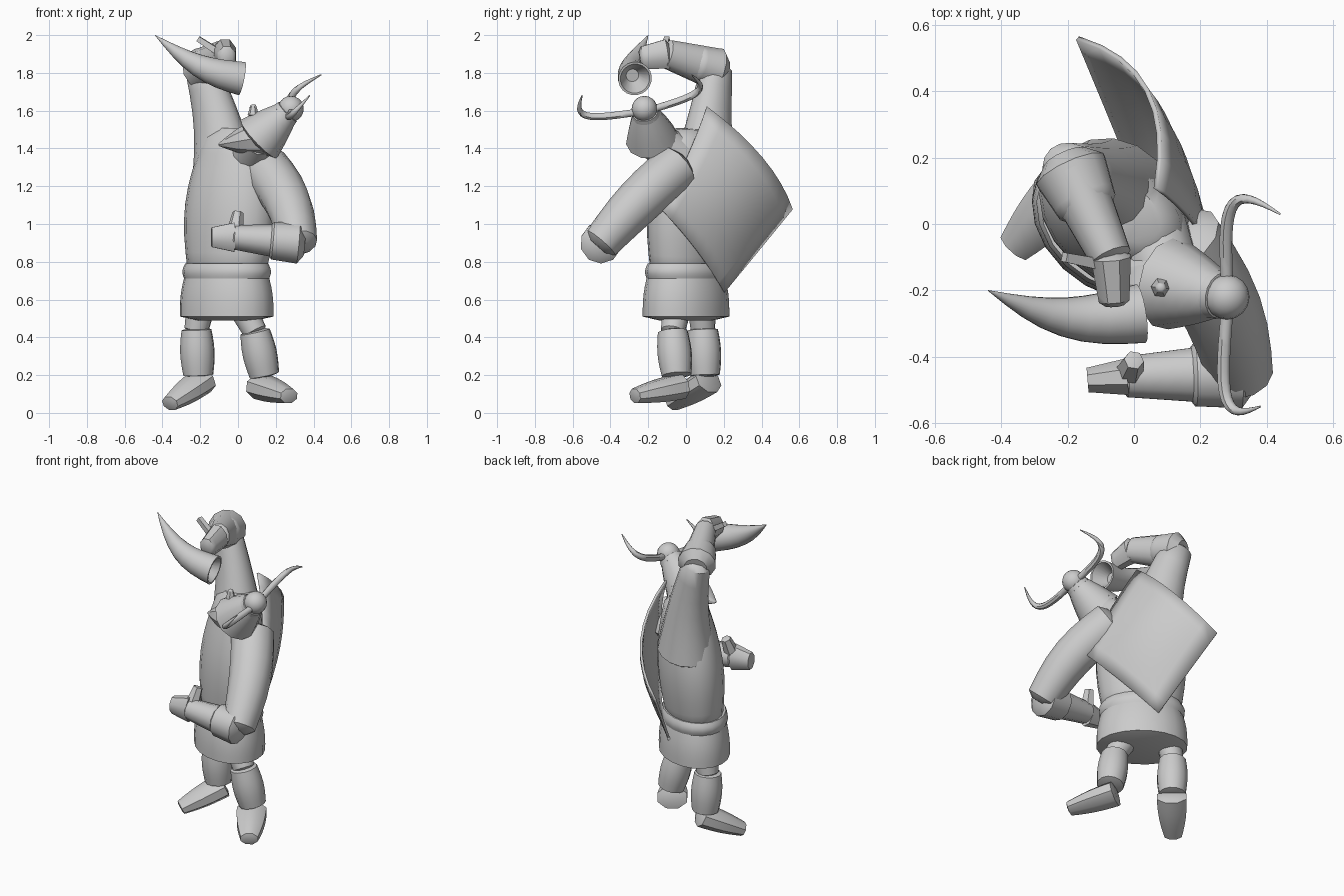
import bpy, bmesh
from math import sin, cos, pi, radians
from mathutils import Vector

cube = bpy.data.objects.get("Cube")
if cube:
    bpy.data.objects.remove(cube, do_unlink=True)

shade = (0.6, 0.6, 0.6, 1)
grey = bpy.data.materials.new("plain grey")
grey.use_nodes = True
grey.diffuse_color = shade
grey.node_tree.nodes["Principled BSDF"].inputs["Base Color"].default_value = shade

# The body is twisted, so its back faces diagonally
back = Vector((.6, .8, 0))
upwards = Vector((0, 0, 1))


def finish(name, mesh_builder, angle=45):
    bmesh.ops.recalc_face_normals(mesh_builder, faces=mesh_builder.faces)
    mesh = bpy.data.meshes.new(name)
    mesh_builder.to_mesh(mesh)
    mesh_builder.free()
    mesh.materials.append(grey)
    part = bpy.data.objects.new(name, mesh)
    bpy.context.collection.objects.link(part)
    bpy.ops.object.select_all(action='DESELECT')
    part.select_set(True)
    bpy.context.view_layer.objects.active = part
    bpy.ops.object.shade_smooth_by_angle(angle=radians(angle))
    return part


def limb(name, start, end, thick, thin, swell=0, bend=(0, 0, 0), sides=12,
         flat=1, steps=6, cap=.3, hollow=False, angle=45):
    """Tapered, bent and swollen tube with domed ends."""
    start, end, bend = Vector(start), Vector(end), Vector(bend)
    up = back if abs((end - start).normalized().z) > .8 else upwards

    def ring(t, grow=1, push=0):
        centre = start.lerp(end, t) + bend * sin(pi * t)
        along = (end - start + bend * pi * cos(pi * t)).normalized()
        across = along.cross(up).normalized()
        over = across.cross(along) * flat
        radius = thick + (thin - thick) * t + swell * sin(pi * t)
        centre += along * push * radius
        corners = [2 * pi * (k + .5) / sides for k in range(sides)]
        return [builder.verts.new(centre + radius * grow * (across * cos(c) + over * sin(c)))
                for c in corners]

    builder = bmesh.new()
    rings = [ring(k / steps) for k in range(steps + 1)]
    if cap:
        rings = [ring(0, .6, -cap)] + rings + [ring(1, .6, cap)]
    for near, far in zip(rings, rings[1:]):
        for k in range(sides):
            builder.faces.new((near[k - 1], near[k], far[k], far[k - 1]))
    mouth = builder.faces.new(rings[0])
    builder.faces.new(rings[-1])
    if hollow:
        bmesh.ops.recalc_face_normals(builder, faces=builder.faces)
        bmesh.ops.inset_region(builder, faces=[mouth], thickness=thick / 8)
        bmesh.ops.inset_region(builder, faces=[mouth], thickness=thick / 2, depth=-thick)
    return finish(name, builder, angle)


# Torso, belt and skirt
waist, chest = Vector((-.06, 0, .75)), Vector((-.02, .03, 1.45))
limb("torso", waist, chest, .23, .18, swell=.06, flat=.7, sides=20, steps=8)
limb("belt", waist - upwards * .04, waist + upwards * .04, .245, .24, swell=.013,
     flat=.75, sides=20, cap=0)
limb("skirt", waist, waist - upwards * .24, .235, .27, swell=.012, flat=.75, sides=20, cap=.08)

# Legs: thigh, boot and foot on each side
legs = {
    "right": [(-.19, .08, .6), (-.22, .09, .44), (-.21, .1, .2), (-.19, .12, .17), (-.36, -.07, .05)],
    "left": [(0, -.04, .6), (.09, -.07, .43), (.14, -.05, .2), (.12, -.03, .14), (.27, -.27, .09)],
}
for side, joints in legs.items():
    hip, knee, ankle, heel, toe = map(Vector, joints)
    limb(side + "_thigh", hip, knee, .08, .065)
    limb(side + "_boot", knee, ankle, .08, .08, swell=.012, cap=.1)
    limb(side + "_foot", heel, toe, .095, .055, swell=.01, sides=8, flat=.75, cap=.1)

# Raised right arm
shoulder, elbow, wrist = map(Vector, [(-.06, .08, 1.2), (-.19, .16, 1.82), (-.07, -.1, 1.9)])
limb("right_upper_arm", shoulder, elbow, .2, .095, swell=-.01, bend=(.02, 0, 0), flat=.85, sides=16)
limb("right_sleeve", elbow, elbow.lerp(wrist, .4), .115, .095, cap=.4)
limb("right_forearm", elbow, wrist, .095, .065, flat=1.2)
knuckles = wrist + Vector((.01, -.13, -.02))
limb("right_hand", wrist, knuckles, .065, .05, sides=8, flat=1.3)
limb("right_thumb", wrist - back * .03, wrist + Vector((-.14, 0, .08)), .025, .02, sides=4, cap=0)

# Left arm folded across the waist
shoulder, elbow, wrist = map(Vector, [(.14, -.05, 1.3), (.32, -.45, .9), (-.02, -.46, .93)])
limb("left_upper_arm", shoulder, elbow, .13, .1, swell=.01, bend=(.03, 0, .02))
limb("left_sleeve", elbow, elbow.lerp(wrist, .4), .11, .1, sides=10)
limb("left_forearm", elbow, wrist, .1, .065, sides=10)
limb("left_hand", wrist, wrist + Vector((-.12, -.01, 0)), .06, .04, sides=8, flat=1.4, cap=0)
limb("left_thumb", wrist, wrist + Vector((.02, .05, .13)), .05, .03, sides=6, cap=.1)

# Tilted head with neck, beard and nose
crown, chin = Vector((.28, -.22, 1.61)), Vector((.11, -.18, 1.45))
limb("neck", (.05, -.03, 1.35), chin, .12, .1)
limb("head", crown, chin, .055, .14, swell=.005, cap=.2)
limb("beard", (.14, -.18, 1.46), (-.1, -.16, 1.42), .13, .01, swell=.02, sides=9, flat=.8, angle=30)
face = crown.lerp(chin, .7) + Vector((-.08, 0, .08))
limb("nose", face + upwards * .05, face, .015, .03, sides=6)

# Helmet dome, brim and curved horns
builder = bmesh.new()
bmesh.ops.create_uvsphere(builder, u_segments=16, v_segments=10, radius=.068)
bmesh.ops.translate(builder, verts=builder.verts, vec=crown)
finish("helmet", builder)
limb("helmet_brim", crown.lerp(chin, .1), crown.lerp(chin, .2), .07, .075, sides=16, cap=.1)
limb("left_helmet_horn", crown + Vector((0, .05, 0)), (.44, .03, 1.79), .02, .003,
     swell=.007, bend=(-.06, .13, 0), sides=8, steps=14)
limb("right_helmet_horn", crown - Vector((0, .05, .02)), (.38, -.55, 1.68), .02, .003,
     swell=.007, bend=(-.05, -.12, -.06), sides=8, steps=14)

# Hollow drinking horn
limb("drinking_horn", (.02, -.27, 1.77), (-.44, -.2, 2), .09, .001, swell=.014,
     bend=(0, -.045, -.045), sides=20, steps=8, cap=0, hollow=True)

# Square shield slung on the back, domed most along its upper edges
top, tip = Vector((-.04, .03, 1.62)), Vector((-.17, .56, 1.08))
bottom, front = Vector((-.02, .2, .64)), Vector((.22, -.16, 1.08))
outward = Vector((.8, .6, 0))
cells = 8
builder = bmesh.new()
bmesh.ops.create_grid(builder, x_segments=cells, y_segments=cells, size=1)
for vert in builder.verts:
    u, v = vert.co.x, vert.co.y
    s, t = (u + 1) / 2, (v + 1) / 2
    flat_spot = top.lerp(tip, s).lerp(front.lerp(bottom, s), t)
    dome = (.95 - .35 * u - .6 * u * u) * (.9 - .35 * v - .2 * v * v)
    vert.co = flat_spot + outward * dome * .18
shield = finish("shield", builder)
plate = shield.modifiers.new("thickness", 'SOLIDIFY')
plate.thickness = .015
plate.offset = 0
